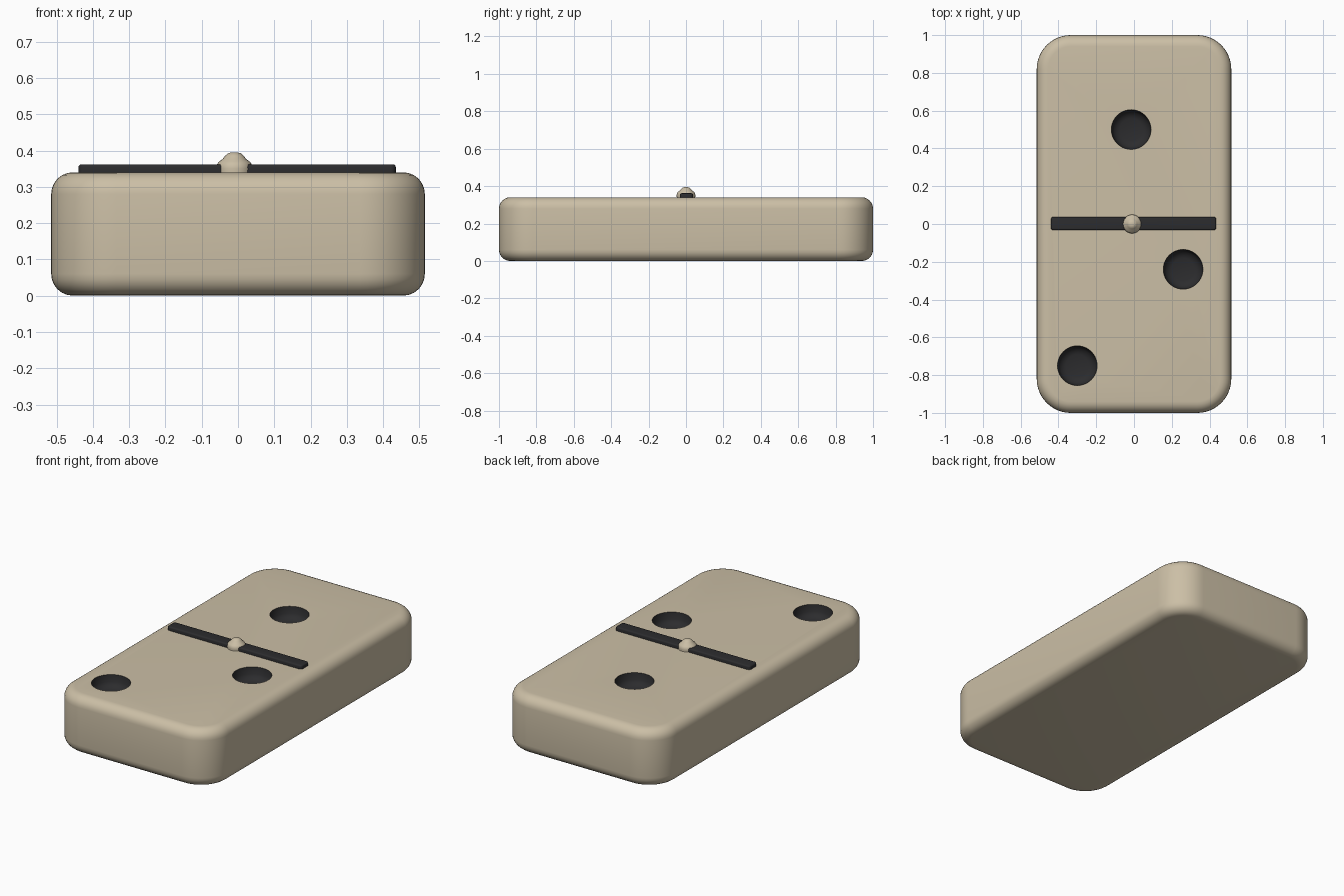
import bpy, bmesh, math

cube = bpy.data.objects.get("Cube")
if cube:
    bpy.data.objects.remove(cube, do_unlink=True)


def material(name, rgb):
    m = bpy.data.materials.new(name)
    m.use_nodes = True
    m.diffuse_color = (*rgb, 1)
    m.node_tree.nodes["Principled BSDF"].inputs["Base Color"].default_value = (*rgb, 1)
    return m


ivory = material("ivory", (0.60, 0.52, 0.38))
black = material("black", (0.025, 0.025, 0.027))


def finish(bm, name, mat):
    bmesh.ops.recalc_face_normals(bm, faces=bm.faces)
    mesh = bpy.data.meshes.new(name)
    bm.to_mesh(mesh)
    bm.free()
    mesh.materials.append(mat)
    ob = bpy.data.objects.new(name, mesh)
    bpy.context.collection.objects.link(ob)
    return ob


def rounded_block(name, mat, low, high, corner, edge, segments):
    """Box with rounded plan corners and softened horizontal edges."""
    bm = bmesh.new()
    bmesh.ops.create_cube(bm, size=1)
    for v in bm.verts:
        v.co = [h if c > 0 else l for c, l, h in zip(v.co, low, high)]
    upright = [e for e in bm.edges if abs(e.verts[0].co.z - e.verts[1].co.z) > 0.001]
    bmesh.ops.bevel(bm, geom=upright, offset=corner, segments=segments,
                    profile=0.5, affect='EDGES')
    rims = [e for e in bm.edges if abs(e.verts[0].co.z - e.verts[1].co.z) < 0.001]
    bmesh.ops.bevel(bm, geom=rims, offset=edge, segments=max(3, segments // 2),
                    profile=0.5, affect='EDGES')
    return finish(bm, name, mat)


def turned(name, mat, profile, location, steps=40):
    """Solid of revolution from (radius, height) points."""
    bm = bmesh.new()
    rings = [[bm.verts.new((r * math.cos(2 * math.pi * i / steps),
                            r * math.sin(2 * math.pi * i / steps), z))
              for i in range(steps)] for r, z in profile]
    for a, b in zip(rings, rings[1:]):
        for i in range(steps):
            j = (i + 1) % steps
            bm.faces.new((a[i], a[j], b[j], b[i]))
    bm.faces.new(rings[0])
    bm.faces.new(rings[-1])
    ob = finish(bm, name, mat)
    ob.location = location
    return ob


def smooth(ob):
    bpy.ops.object.select_all(action='DESELECT')
    ob.select_set(True)
    bpy.context.view_layer.objects.active = ob
    bpy.ops.object.shade_smooth_by_angle(angle=math.radians(35))


# Tile body
TOP = 0.34
tile = rounded_block("tile_body", ivory, (-0.515, -1, 0), (0.515, 1, TOP), 0.18, 0.06, 12)
tile.data.materials.append(black)

# Dished pips sunk into the top face
bowl = [(0.06, -0.07), (0.075, -0.065), (0.09, -0.055), (0.1, -0.04), (0.105, 0), (0.105, 0.05)]
for i, (x, y) in enumerate([(-0.015, 0.5), (0.26, -0.24), (-0.3, -0.75)]):
    cutter = turned(f"pip_cutter_{i + 1}", black, bowl, (x, y, TOP))
    cutter.hide_render = True
    mod = tile.modifiers.new("pip", 'BOOLEAN')
    mod.operation = 'DIFFERENCE'
    mod.solver = 'EXACT'
    mod.material_mode = 'TRANSFER'
    mod.object = cutter
    bpy.context.view_layer.objects.active = tile
    bpy.ops.object.modifier_apply(modifier=mod.name)
    bpy.data.objects.remove(cutter, do_unlink=True)
smooth(tile)

# Raised divider across the middle
bar = rounded_block("divider_bar", black, (-0.44, -0.033, 0.32), (0.435, 0.038, 0.362),
                    0.015, 0.008, 6)
smooth(bar)

# Centre stud
stud = turned("centre_stud", ivory,
              [(0.048, -0.02), (0.05, 0.01), (0.049, 0.02), (0.043, 0.029), (0.033, 0.036),
               (0.026, 0.045), (0.018, 0.052), (0.008, 0.055)], (-0.01, 0, TOP), 24)
smooth(stud)
